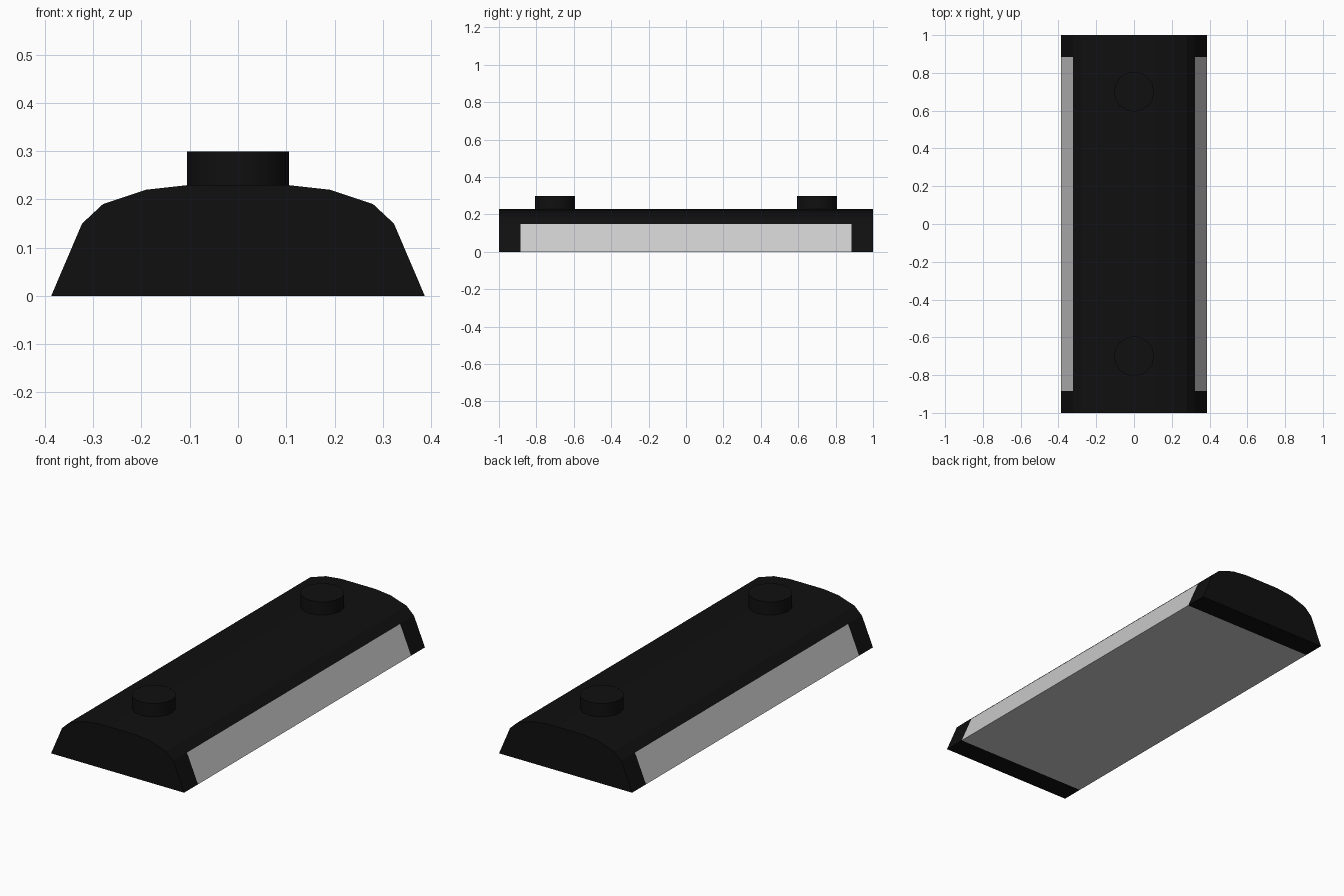
import bpy, bmesh, math

if "Cube" in bpy.data.objects:
    bpy.data.objects.remove(bpy.data.objects["Cube"])

black = bpy.data.materials.new("black_plastic")
black.diffuse_color = (0.005, 0.005, 0.005, 1)
black.use_nodes = True
black.node_tree.nodes["Principled BSDF"].inputs["Base Color"].default_value = black.diffuse_color
grey = bpy.data.materials.new("grey_plastic")
grey.diffuse_color = (0.8, 0.8, 0.8, 1)
grey.use_nodes = True
grey.node_tree.nodes["Principled BSDF"].inputs["Base Color"].default_value = grey.diffuse_color


def finish(name, bm, mats, angle):
    bmesh.ops.recalc_face_normals(bm, faces=bm.faces)
    me = bpy.data.meshes.new(name)
    bm.to_mesh(me)
    bm.free()
    for m in mats:
        me.materials.append(m)
    ob = bpy.data.objects.new(name, me)
    bpy.context.collection.objects.link(ob)
    bpy.ops.object.select_all(action='DESELECT')
    ob.select_set(True)
    bpy.context.view_layer.objects.active = ob
    bpy.ops.object.shade_smooth_by_angle(angle=math.radians(angle))
    return ob


# Domed cross-section, right half mirrored to the left
half = [(0.387, 0), (0.323, 0.15), (0.28, 0.19), (0.19, 0.22), (0.1, 0.23)]
profile = half + [(-x, z) for x, z in reversed(half)]
n = len(profile)

# Housing: black roof and end caps, grey side panels and base between the caps
bm = bmesh.new()
rings = [[bm.verts.new((x, y, z)) for x, z in profile]
         for y in (-1, -0.885, 0.885, 1)]
grey_edges = {0, n - 2, n - 1}
for s in range(3):
    for i in range(n):
        j = (i + 1) % n
        f = bm.faces.new((rings[s][i], rings[s][j],
                          rings[s + 1][j], rings[s + 1][i]))
        f.material_index = 1 if s == 1 and i in grey_edges else 0
bm.faces.new(rings[0])
bm.faces.new(rings[3])
finish("housing", bm, [black, grey], 20)

# Two round contact studs on the roof
for label, y in (("front", -0.7), ("back", 0.7)):
    bm = bmesh.new()
    lower = [bm.verts.new((0.106 * math.cos(k * math.tau / 16),
                           y + 0.106 * math.sin(k * math.tau / 16), 0.228))
             for k in range(16)]
    base = bm.faces.new(lower)
    top = bmesh.ops.extrude_face_region(bm, geom=[base])["geom"]
    bmesh.ops.translate(bm, vec=(0, 0, 0.071),
                        verts=[g for g in top if isinstance(g, bmesh.types.BMVert)])
    finish(label + "_stud", bm, [black], 30)
